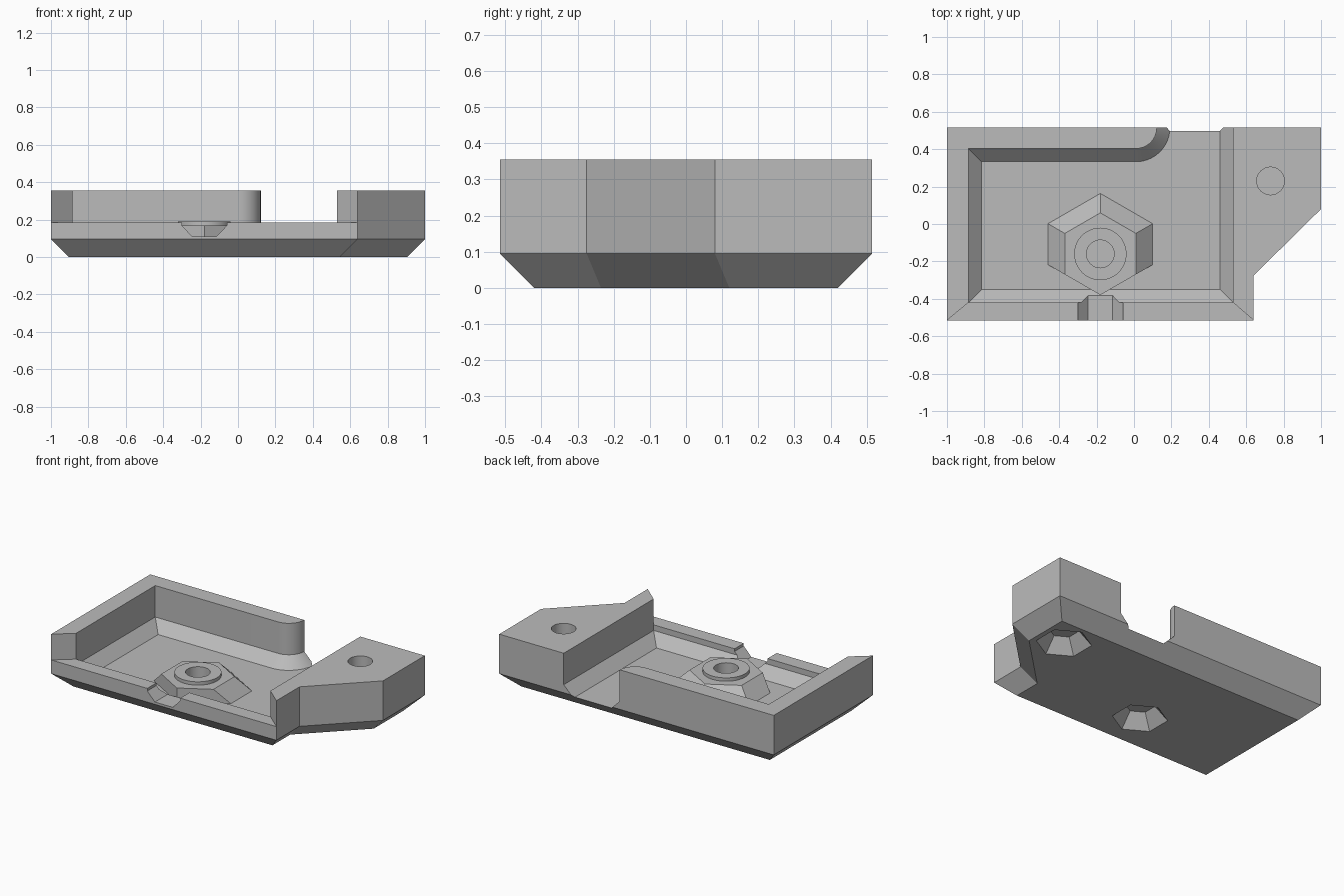
import bpy, bmesh
from math import sin, cos, tan, pi, radians, sqrt
from mathutils import Vector

cube = bpy.data.objects.get("Cube")
if cube:
    bpy.data.objects.remove(cube, do_unlink=True)

grey = bpy.data.materials.new("plain grey")
grey.use_nodes = True
colour = (0.5, 0.5, 0.5, 1)
grey.diffuse_color = colour
grey.node_tree.nodes["Principled BSDF"].inputs["Base Color"].default_value = colour

TOP, ABOVE = 0.355, 0.6
CHAMFER, FILLET = 0.095, 0.07
FLOOR, SILL = 0.078, 0.185
BOSS = (-0.18, -0.16)
BLOCK_HOLE = (0.73, 0.23)


def inset(points, d):
    """Move every edge of a counter-clockwise outline inwards by d."""
    result = []
    for i, p in enumerate(points):
        a, p, b = Vector(points[i - 1]), Vector(p), Vector(points[(i + 1) % len(points)])
        u, v = (p - a).normalized(), (b - p).normalized()
        n, m = Vector((-u.y, u.x)), Vector((-v.y, v.x))
        result.append(p + (n + m) * d / (1 + n.dot(m)))
    return result


def ring(centre, radius, sides, start=0.0):
    return [(centre[0] + radius * cos(start + 2 * pi * i / sides),
             centre[1] + radius * sin(start + 2 * pi * i / sides)) for i in range(sides)]


def loft(name, layers):
    """Closed solid through outlines of equal length, given as (outline, z)."""
    bm = bmesh.new()
    rows = [[bm.verts.new((p[0], p[1], z)) for p in pts] for pts, z in layers]
    count = len(rows[0])
    bm.faces.new(rows[0][::-1])
    bm.faces.new(rows[-1])
    for low, high in zip(rows, rows[1:]):
        for i in range(count):
            j = (i + 1) % count
            bm.faces.new((low[i], low[j], high[j], high[i]))
    bmesh.ops.recalc_face_normals(bm, faces=bm.faces)
    mesh = bpy.data.meshes.new(name)
    bm.to_mesh(mesh)
    bm.free()
    mesh.materials.append(grey)
    ob = bpy.data.objects.new(name, mesh)
    bpy.context.collection.objects.link(ob)
    return ob


def combine(target, tool, operation):
    tool.hide_render = True
    mod = target.modifiers.new(tool.name, "BOOLEAN")
    mod.operation, mod.object, mod.solver = operation, tool, "EXACT"
    bpy.context.view_layer.objects.active = target
    bpy.ops.object.modifier_apply(modifier=mod.name)
    bpy.data.objects.remove(tool, do_unlink=True)


# Outer body with a chamfered underside
outline = [(-1, -0.515), (0.64, -0.515), (0.64, -0.275), (1, 0.08), (1, 0.515), (-1, 0.515)]
tray = loft("tray", [(inset(outline, CHAMFER), 0), (outline, CHAMFER), (outline, TOP)])

# Tray pocket, open at the back, with a sloped skirt and a rounded wall end
arc = [(0.01 + 0.112 * cos(t), 0.515 - 0.112 * sin(t))
       for t in (radians(90 * i / 14) for i in range(15))]
pocket = [(-0.885, -0.42), (0.53, -0.42), (0.53, 0.7), (0.122, 0.7)] + arc + [(-0.885, 0.403)]
combine(tray, loft("pocket_cutter", [(inset(pocket, FILLET), FLOOR),
                                     (pocket, FLOOR + FILLET), (pocket, ABOVE)]), "DIFFERENCE")

# Lowered front wall with mitred ends
front = [(-1.121, -0.615), (0.756, -0.615), (0.53, -0.42), (0.5, -0.3), (-0.85, -0.3), (-0.885, -0.42)]
combine(tray, loft("front_cutter", [(front, SILL), (front, ABOVE)]), "DIFFERENCE")


# Tapered notch in the front wall
def strip(half):
    x = BOSS[0]
    return [(x - half, -0.7), (x + half, -0.7), (x + half, -0.375), (x - half, -0.375)]


combine(tray, loft("notch_cutter", [(strip(0.065), 0.11), (strip(0.12), 0.168),
                                    (strip(0.12), ABOVE)]), "DIFFERENCE")


# Hexagonal boss: sloped sides and back, upright front
def boss_outline(apothem):
    tip = 0.19 * 2 / sqrt(3)
    half = apothem / sqrt(3)
    local = [(apothem, half), (0, 2 * half), (-apothem, half),
             (-apothem, half - tip), (0, -tip), (apothem, half - tip)]
    return [(BOSS[0] + x, BOSS[1] + y) for x, y in local]


combine(tray, loft("hex_boss", [(boss_outline(0.3), FLOOR - 0.02),
                                (boss_outline(0.19), 0.168)]), "UNION")

# Round collar on the boss
collar = ring(BOSS, 0.14, 48)
combine(tray, loft("collar", [(collar, 0.14), (collar, 0.19)]), "UNION")

# Blind round holes above, tapered hexagonal recesses below
for centre in (BOSS, BLOCK_HOLE):
    hole = ring(centre, 0.074, 40)
    combine(tray, loft("hole_cutter", [(hole, 0.1), (hole, ABOVE)]), "DIFFERENCE")
    wide, narrow = ring(centre, 0.18, 6, pi / 6), ring(centre, 0.09, 6, pi / 6)
    combine(tray, loft("recess_cutter", [(wide, -0.018), (narrow, 0.09)]), "DIFFERENCE")

# Smooth the curved walls, keep the edges crisp
bpy.ops.object.select_all(action="DESELECT")
tray.select_set(True)
bpy.context.view_layer.objects.active = tray
bpy.ops.object.shade_smooth_by_angle(angle=radians(25))
